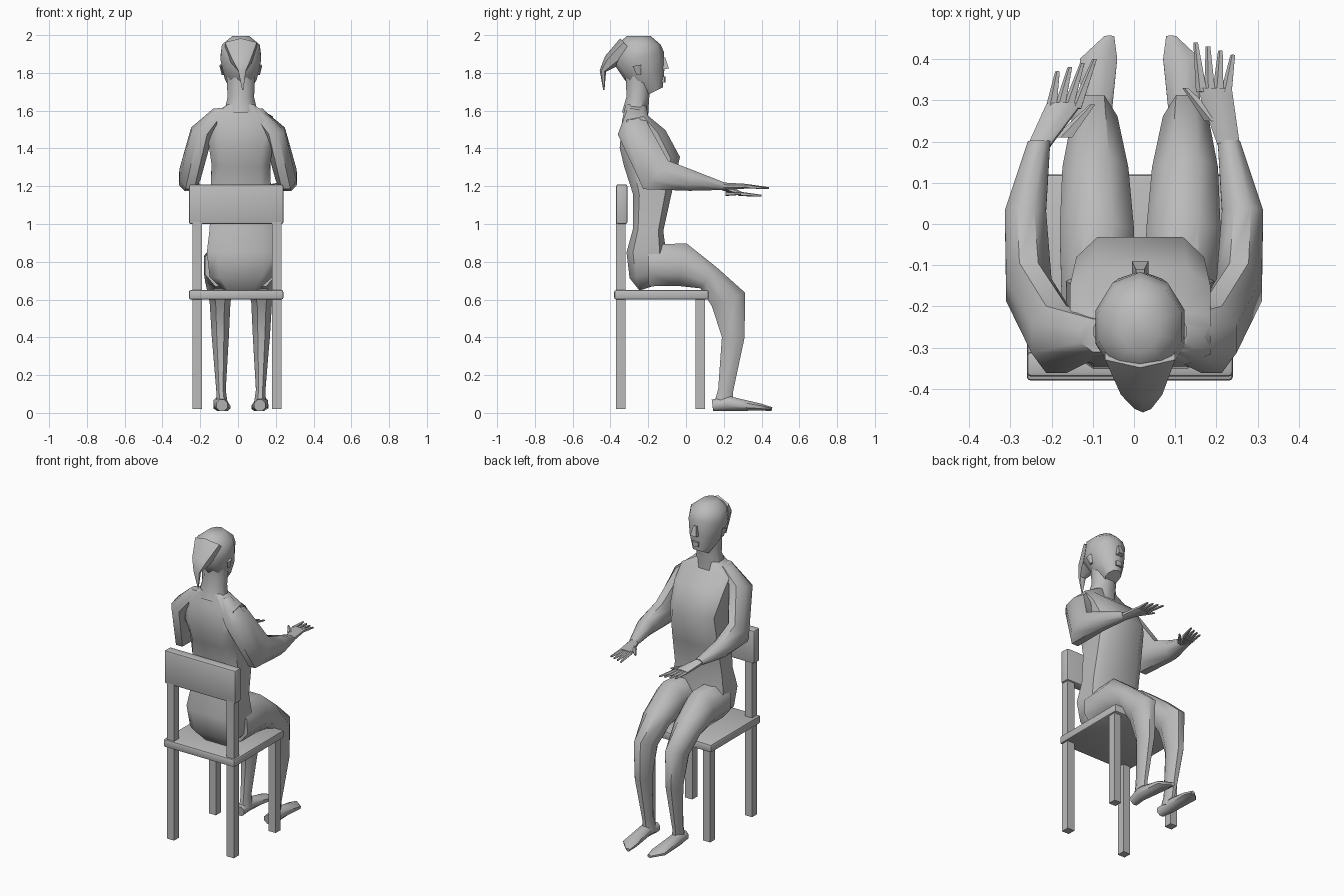
import bpy, bmesh
from math import sin, cos, pi, radians, copysign
from mathutils import Vector

cube = bpy.data.objects.get("Cube")
if cube:
    bpy.data.objects.remove(cube)

grey = bpy.data.materials.new("plain_grey")
grey.use_nodes = True
grey.diffuse_color = (0.5, 0.5, 0.5, 1)
grey.node_tree.nodes["Principled BSDF"].inputs["Base Color"].default_value = grey.diffuse_color

BODY_MIDDLE = 0.015


def finish(name, bm, angle):
    """Turn the mesh into a shaded object with the shared material."""
    bmesh.ops.recalc_face_normals(bm, faces=bm.faces)
    mesh = bpy.data.meshes.new(name)
    bm.to_mesh(mesh)
    bm.free()
    mesh.materials.append(grey)
    part = bpy.data.objects.new(name, mesh)
    bpy.context.collection.objects.link(part)
    bpy.ops.object.select_all(action="DESELECT")
    part.select_set(True)
    bpy.context.view_layer.objects.active = part
    bpy.ops.object.shade_smooth_by_angle(angle=radians(angle))


def loft(name, rings, start=0, end=0, bow=0, side=1, middle=BODY_MIDDLE, sides=8, roundness=1):
    """Skin rings of (y, z, half width, half depth), each square to the path.

    Sideways the path runs from start to end and bows outwards between them.
    A roundness below one makes the cross-section boxier.
    """
    def bulge(value):
        return copysign(abs(value) ** roundness, value)

    bm = bmesh.new()
    last = len(rings) - 1
    grow = 1 / bulge(cos(pi / sides))
    loops = []
    for step, (y, z, width, depth) in enumerate(rings):
        before, after = rings[max(step - 1, 0)], rings[min(step + 1, last)]
        deep = Vector((0, after[1] - before[1], before[0] - after[0])).normalized()
        t = step / last
        x = start + (end - start) * t + bow * sin(pi * t)
        centre = Vector((middle + side * x, y, z))
        wide = Vector((width, 0, 0))
        angles = [2 * pi * (i + 0.5) / sides for i in range(sides)]
        loops.append([
            bm.verts.new(centre + grow * (wide * bulge(cos(a)) + deep * depth * bulge(sin(a))))
            for a in angles
        ])
    for low, high in zip(loops, loops[1:]):
        for i in range(sides):
            j = (i + 1) % sides
            bm.faces.new((low[i], low[j], high[j], high[i]))
    bm.faces.new(loops[0])
    bm.faces.new(loops[-1])
    finish(name, bm, angle=50)


def box(name, corner, size, bevel=0):
    """A block placed by its lowest corner, with optionally rounded edges."""
    bm = bmesh.new()
    bmesh.ops.create_cube(bm, size=1)
    for vert in bm.verts:
        vert.co = [c + (unit + 0.5) * s for c, unit, s in zip(corner, vert.co, size)]
    if bevel:
        bmesh.ops.bevel(bm, geom=bm.edges[:], offset=bevel, segments=2, profile=0.5, affect="EDGES")
    finish(name, bm, angle=40)


# Chair: padded seat and backrest on square posts
box("seat", (-0.26, -0.38, 0.6), (0.5, 0.5, 0.05), bevel=0.01)
box("backrest", (-0.26, -0.37, 1), (0.5, 0.06, 0.21), bevel=0.01)
for side, x in (("right", -0.24), ("left", 0.18)):
    for place, y, height in (("back", -0.37, 1), ("front", 0.05, 0.6)):
        box(f"{side}_{place}_chair_leg", (x, y, 0.02), (0.05, 0.05, height))

# Torso from the hips up to the sloping shoulders, then the neck
loft("torso", [
    (-0.18, 0.67, 0.1, 0.07),
    (-0.2, 0.73, 0.165, 0.1),
    (-0.21, 0.85, 0.18, 0.105),
    (-0.2, 0.97, 0.165, 0.08),
    (-0.18, 1.15, 0.16, 0.1),
    (-0.18, 1.33, 0.155, 0.15),
    (-0.23, 1.45, 0.17, 0.13),
    (-0.27, 1.56, 0.17, 0.07),
    (-0.265, 1.63, 0.07, 0.055),
], roundness=0.45)
loft("neck", [(-0.27, 1.58, 0.09, 0.07), (-0.255, 1.67, 0.07, 0.06), (-0.25, 1.78, 0.075, 0.07)])

# Head from the chin up, with nose, mouth and tied hair
loft("head", [
    (-0.17, 1.7, 0.045, 0.05),
    (-0.21, 1.78, 0.085, 0.1),
    (-0.25, 1.88, 0.108, 0.13),
    (-0.25, 1.95, 0.1, 0.11),
    (-0.25, 1.995, 0.045, 0.06),
], sides=10)
loft("nose", [(-0.12, 1.88, 0.01, 0.01), (-0.11, 1.82, 0.02, 0.02)], sides=4)
loft("mouth", [(-0.12, 1.78, 0.02, 0.01), (-0.12, 1.75, 0.02, 0.01)], sides=6)
loft("ponytail", [
    (-0.31, 1.94, 0.085, 0.05),
    (-0.4, 1.86, 0.05, 0.035),
    (-0.44, 1.81, 0.02, 0.015),
    (-0.435, 1.71, 0.003, 0.003),
], end=0.01, sides=6)

for side, sign, palm_x, palm_y, palm_z, lean in (
    ("right", -1, 0.17, 0.29, 1.16, 0.03),
    ("left", 1, 0.195, 0.33, 1.2, 0),
):
    # Ear
    loft(side + "_ear", [(-0.25, 1.79, 0.006, 0.01), (-0.26, 1.84, 0.008, 0.02)],
         start=0.095, end=0.105, side=sign, sides=6)

    # Arm from the shoulder round the elbow to the wrist
    loft(side + "_arm", [
        (-0.27, 1.61, 0.05, 0.04),
        (-0.28, 1.5, 0.06, 0.085),
        (-0.16, 1.26, 0.055, 0.1),
        (0.03, 1.23, 0.05, 0.055),
        (0.2, 1.2, 0.027, 0.02),
    ], start=0.08, end=0.23, bow=0.1, side=sign, middle=0)

    # Hand: flat palm, fanned fingers and a thumb on the inner side
    loft(side + "_palm", [(0.19, 1.2, 0.027, 0.02), (palm_y, palm_z, 0.042, 0.012)],
         start=0.23, end=palm_x, side=sign, middle=0)
    for finger in range(4):
        spread = finger - 1.5
        reach = 0.11 - 0.01 * finger
        loft(f"{side}_finger_{finger + 1}", [
            (palm_y - 0.01, palm_z, 0.012, 0.01),
            (palm_y + reach, palm_z - 0.01, 0.005, 0.004),
        ], start=palm_x + 0.02 * spread, end=palm_x - lean + 0.03 * spread,
            side=sign, middle=0, sides=5)
    loft(side + "_thumb", [
        (palm_y - 0.08, palm_z, 0.02, 0.01),
        (palm_y, palm_z, 0.006, 0.005),
    ], start=palm_x, end=palm_x - 0.07, side=sign, middle=0, sides=5)

    # Leg from the hip over the knee to the ankle
    loft(side + "_leg", [
        (-0.2, 0.78, 0.09, 0.11),
        (-0.02, 0.785, 0.09, 0.115),
        (0.12, 0.715, 0.08, 0.07),
        (0.225, 0.6, 0.055, 0.095),
        (0.25, 0.4, 0.045, 0.06),
        (0.21, 0.12, 0.025, 0.04),
        (0.2, 0.05, 0.03, 0.05),
    ], start=0.1, end=0.1, bow=0.01, side=sign)

    # Bare foot tapering to the big toe on the inner side
    loft(side + "_foot", [
        (0.14, 0.04, 0.03, 0.03),
        (0.22, 0.05, 0.035, 0.04),
        (0.4, 0.03, 0.045, 0.018),
        (0.455, 0.02, 0.012, 0.01),
    ], start=0.1, end=0.075, bow=0.02, side=sign)
